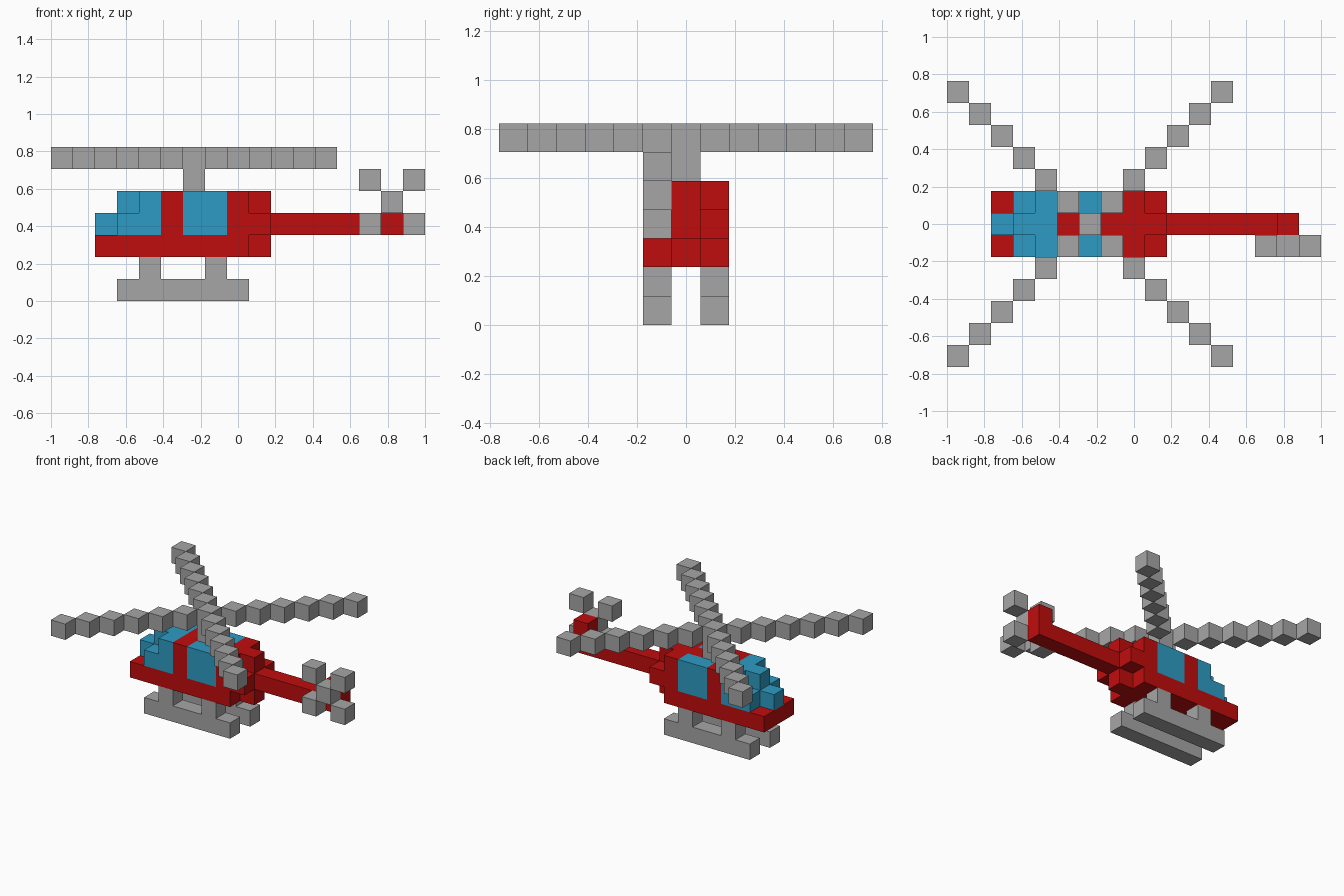
import bpy, bmesh
from mathutils import Vector

if "Cube" in bpy.data.objects:
    bpy.data.objects.remove(bpy.data.objects["Cube"])

U = 2 / 17                            # edge of one block
ORIGIN = Vector((-1, -6.5 * U, 0))    # low corner of the 17 x 13 x 7 block grid


def material(name, rgb):
    m = bpy.data.materials.new(name)
    m.diffuse_color = (*rgb, 1)
    m.use_nodes = True
    m.node_tree.nodes["Principled BSDF"].inputs["Base Color"].default_value = m.diffuse_color
    return m


RED = material("red paint", (0.53, 0.004, 0.004))
BLUE = material("blue glass", (0.027, 0.33, 0.55))
GREY = material("grey metal", (0.38, 0.38, 0.38))


def box(x, y, z):
    """All blocks in inclusive (low, high) ranges; a single number is one block."""
    spans = [range(s, s + 1) if isinstance(s, int) else range(s[0], s[1] + 1)
             for s in (x, y, z)]
    return {(i, j, k) for i in spans[0] for j in spans[1] for k in spans[2]}


SIDES = (5, 7)    # left and right block rows
MID = 6           # centre row
WIDE = (5, 7)     # full cabin width

parts = {}

# Fuselage: floor, pillars, roof spine and cross-shaped rear
parts["hull_floor"] = (RED, box((2, 8), WIDE, 2))
parts["front_pillar"] = (RED, box(5, WIDE, (3, 4)))
parts["roof_spine"] = (RED, box((6, 7), MID, (3, 4)))
parts["rear_cabin"] = (RED, box(8, WIDE, (3, 4)))
parts["rear_step"] = (RED, box(9, MID, (2, 4)) | box(9, WIDE, 3))

# Glazing: stepped nose and door windows on both sides
parts["windscreen"] = (BLUE, box(2, MID, 3) | box((3, 4), WIDE, 3)
                       | box(3, MID, 4) | box(4, WIDE, 4))
for side, j in zip(("near", "far"), SIDES):
    parts[side + "_door_window"] = (BLUE, box((6, 7), j, (3, 4)))

# Tail boom with fin, and the tail rotor on its near side
parts["tail_boom"] = (RED, box((10, 15), MID, 3) | box(15, MID, 4))
parts["tail_rotor"] = (GREY, {(15, 5, 4)} | {(i, 5, k) for i in (14, 16) for k in (3, 5)})

# Landing skids with two struts each
for side, j in zip(("near", "far"), SIDES):
    parts[side + "_skid"] = (GREY, box((3, 8), j, 0) | box(4, j, 1) | box(7, j, 1))

# Mast and crossed diagonal main rotor
parts["rotor_mast"] = (GREY, box(6, MID, 5))
parts["main_rotor"] = (GREY, {(n, n, 6) for n in range(13)} | {(n, 12 - n, 6) for n in range(13)})

occupied = set().union(*(cells for _, cells in parts.values()))


def build(name, mat, cells):
    """Mesh the outer skin of a set of blocks."""
    bm = bmesh.new()
    verts = {}

    def vert(p):
        key = tuple(p)
        if key not in verts:
            verts[key] = bm.verts.new(ORIGIN + Vector(key) * U)
        return verts[key]

    for cell in sorted(cells):
        for axis in range(3):
            for step in (0, 1):
                near = list(cell)
                near[axis] += 2 * step - 1
                if tuple(near) in occupied:
                    continue
                ring = []
                for a, b in ((0, 0), (1, 0), (1, 1), (0, 1)):
                    p = list(cell)
                    p[axis] += step
                    p[(axis + 1) % 3] += a
                    p[(axis + 2) % 3] += b
                    ring.append(vert(p))
                bm.faces.new(ring if step else ring[::-1])
    mesh = bpy.data.meshes.new(name)
    bm.to_mesh(mesh)
    bm.free()
    mesh.materials.append(mat)
    bpy.context.collection.objects.link(bpy.data.objects.new(name, mesh))


for part, (mat, cells) in parts.items():
    build(part, mat, cells)
